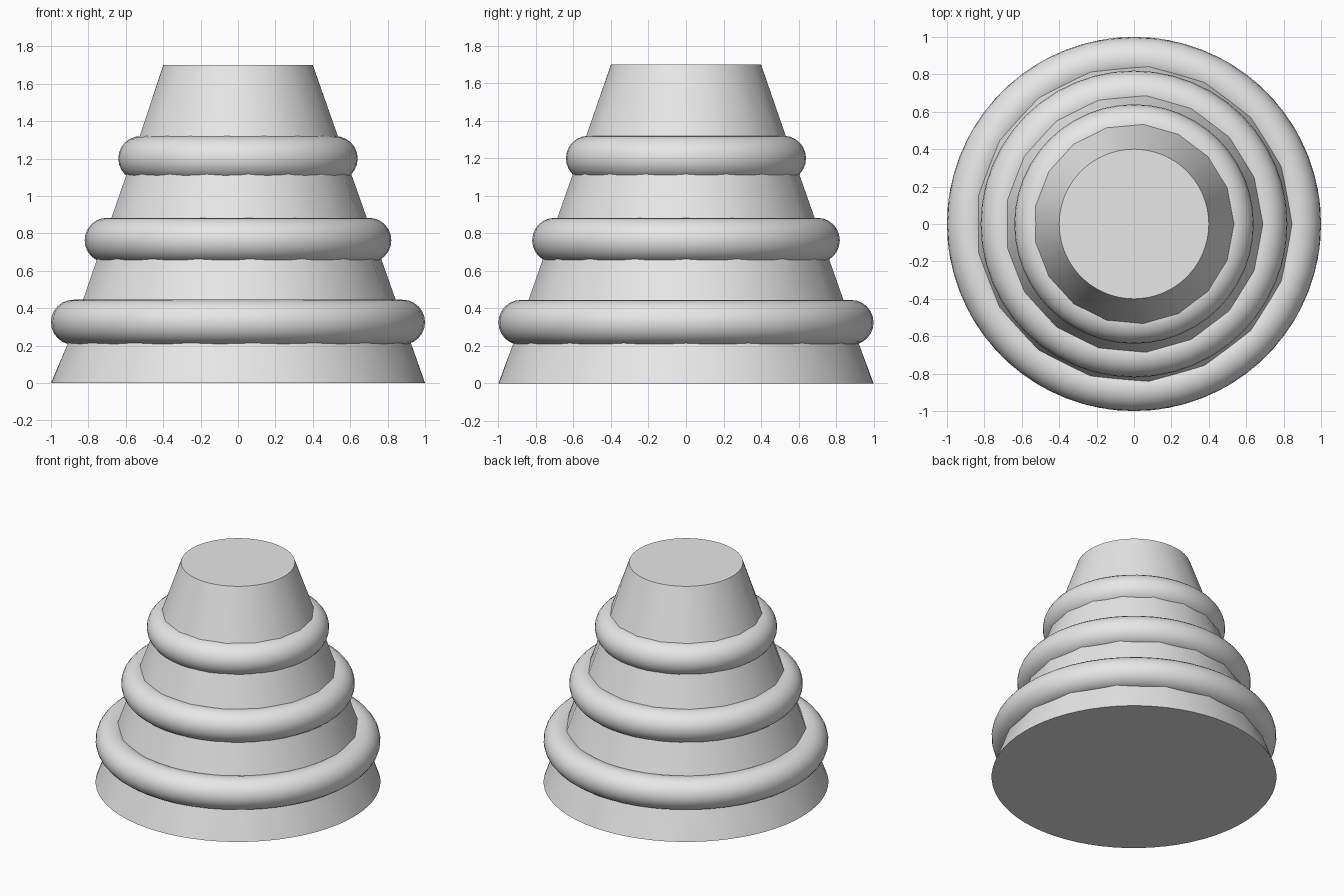
import bpy, bmesh
from math import cos, sin, tau, radians

if "Cube" in bpy.data.objects:
    bpy.data.objects.remove(bpy.data.objects["Cube"], do_unlink=True)

grey = bpy.data.materials.new("light_grey")
grey.use_nodes = True
color = (0.8, 0.8, 0.8, 1)
grey.diffuse_color = color
grey.node_tree.nodes["Principled BSDF"].inputs["Base Color"].default_value = color

HEIGHT, BASE_R, TOP_R = 1.7, 1.0, 0.4
SIDES, SPLIT = 17, 4          # coarse facets, and rim points per facet
TUBE = 0.12
RINGS = [(0.88, 0.325), (0.70, 0.763), (0.52, 1.20)]   # radius, height


def finish(obj):
    obj.data.materials.append(grey)
    bpy.ops.object.select_all(action='DESELECT')
    obj.select_set(True)
    bpy.context.view_layer.objects.active = obj
    bpy.ops.object.shade_smooth_by_angle(angle=radians(30))


def loop(bm, z, count):
    r = BASE_R + (TOP_R - BASE_R) * z / HEIGHT
    return [bm.verts.new((r * cos(tau * i / count), r * sin(tau * i / count), z))
            for i in range(count)]


def join_rim(bm, fine, coarse):
    """Fan each coarse facet out to the finer round rim."""
    half = SPLIT // 2
    for k in range(SIDES):
        a, b = coarse[k], coarse[(k + 1) % SIDES]
        pts = [fine[(k * SPLIT + j) % len(fine)] for j in range(SPLIT + 1)]
        for j in range(SPLIT):
            bm.faces.new((pts[j], pts[j + 1], a if j < half else b))
        bm.faces.new((pts[half], b, a))


# Tapered body: round rims at both ends, faceted where the rings sit
bm = bmesh.new()
bottom = loop(bm, 0, SIDES * SPLIT)
top = loop(bm, HEIGHT, SIDES * SPLIT)
levels = [loop(bm, z, SIDES) for z in (0.211, 0.443, 0.663, 0.882, 1.12, 1.319)]
join_rim(bm, bottom, levels[0])
join_rim(bm, top, levels[-1])
for low, high in zip(levels, levels[1:]):
    for i in range(SIDES):
        n = (i + 1) % SIDES
        bm.faces.new((low[i], low[n], high[n], high[i]))
bm.faces.new(bottom)
bm.faces.new(top)
bmesh.ops.recalc_face_normals(bm, faces=bm.faces)
mesh = bpy.data.meshes.new("tapered_body")
bm.to_mesh(mesh)
bm.free()
body = bpy.data.objects.new("tapered_body", mesh)
bpy.context.collection.objects.link(body)
finish(body)

# Rounded rings around the body
for name, (radius, z) in zip(("lower_ring", "middle_ring", "upper_ring"), RINGS):
    bpy.ops.mesh.primitive_torus_add(location=(0, 0, z), major_radius=radius,
                                     minor_radius=TUBE, major_segments=48,
                                     minor_segments=24)
    ring = bpy.context.object
    ring.name = name
    finish(ring)
